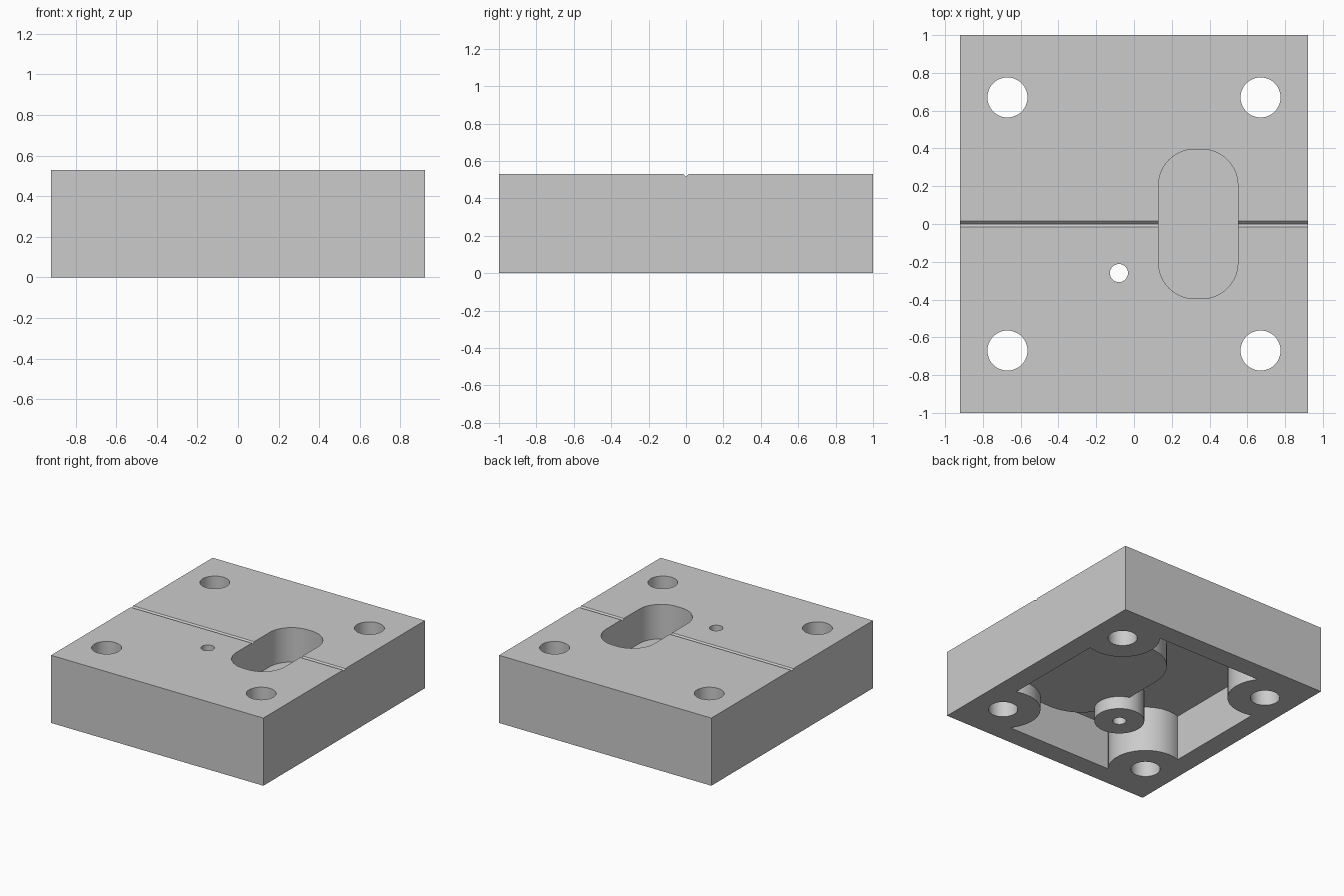
import bpy, bmesh, math

HX, HY, TOP = 0.92, 1.0, 0.53      # block half sizes and height
WALL = 0.16                        # wall thickness everywhere
CEILING = 0.36                     # underside of the top plate
CORNERS = [(sx * 0.67, sy * 0.67) for sx in (-1, 1) for sy in (-1, 1)]
POST = (-0.08, -0.26)
SLOT = (0.34, 0.0)

cube = bpy.data.objects.get("Cube")
if cube:
    bpy.data.objects.remove(cube, do_unlink=True)

grey = bpy.data.materials.new("plain grey")
grey.use_nodes = True
colour = (0.6, 0.6, 0.6, 1)
grey.diffuse_color = colour
grey.node_tree.nodes["Principled BSDF"].inputs["Base Color"].default_value = colour


def prism(name, outline, z0, z1):
    """Extrude a flat outline from z0 up to z1."""
    bm = bmesh.new()
    face = bm.faces.new([bm.verts.new((x, y, z0)) for x, y in outline])
    out = bmesh.ops.extrude_face_region(bm, geom=[face])
    verts = [g for g in out["geom"] if isinstance(g, bmesh.types.BMVert)]
    bmesh.ops.translate(bm, verts=verts, vec=(0, 0, z1 - z0))
    bmesh.ops.recalc_face_normals(bm, faces=bm.faces)
    mesh = bpy.data.meshes.new(name)
    bm.to_mesh(mesh)
    bm.free()
    mesh.materials.append(grey)
    obj = bpy.data.objects.new(name, mesh)
    bpy.context.collection.objects.link(obj)
    return obj


def rectangle(hx, hy):
    return [(-hx, -hy), (hx, -hy), (hx, hy), (-hx, hy)]


def circle(centre, r, n=48):
    return [(centre[0] + r * math.cos(2 * math.pi * i / n),
             centre[1] + r * math.sin(2 * math.pi * i / n)) for i in range(n)]


def rounded(centre, hx, hy, r, n=14):
    """Rectangle outline with rounded corners."""
    pts = []
    for q, (sx, sy) in enumerate([(1, 1), (-1, 1), (-1, -1), (1, -1)]):
        for i in range(n + 1):
            a = (q + i / n) * math.pi / 2
            pts.append((centre[0] + sx * (hx - r) + r * math.cos(a),
                        centre[1] + sy * (hy - r) + r * math.sin(a)))
    return pts


def cut(target, cutter):
    """Subtract the cutter from the target, then discard it."""
    mod = target.modifiers.new("cut", "BOOLEAN")
    mod.operation = "DIFFERENCE"
    mod.solver = "EXACT"
    mod.object = cutter
    bpy.ops.object.select_all(action="DESELECT")
    bpy.context.view_layer.objects.active = target
    target.select_set(True)
    bpy.ops.object.modifier_apply(modifier=mod.name)
    bpy.data.objects.remove(cutter, do_unlink=True)


# Underside cavity, leaving corner bosses, the post and the slot shell
cavity = prism("cavity", rectangle(HX - WALL, HY - WALL), -0.1, CEILING)
for c in CORNERS:
    cut(cavity, prism("corner_boss", circle(c, 0.27), -0.3, 0.7))
cut(cavity, prism("post", circle(POST, 0.18), -0.3, 0.7))
cut(cavity, prism("slot_shell",
                  rounded(SLOT, 0.21 + WALL, 0.395 + WALL, 0.19 + WALL), 0.1, 0.7))

# Main block with the cavity removed
block = prism("housing_block", rectangle(HX, HY), 0, TOP)
cut(block, cavity)

# Blind slot in the top
cut(block, prism("slot", rounded(SLOT, 0.21, 0.395, 0.19), 0.1 + WALL, 0.7))

# Through holes
for c in CORNERS:
    cut(block, prism("bolt_hole", circle(c, 0.106), -0.3, 0.7))
cut(block, prism("post_hole", circle(POST, 0.048, 32), -0.3, 0.7))

# V groove across the top: triangle profile turned to run along x
groove = prism("groove", [(-0.03, 0.015), (0, -0.015), (0.03, 0.015)], -1.2, 1.2)
for v in groove.data.vertices:
    across, up, along = v.co
    v.co = (along, across, TOP + up)
cut(block, groove)

bpy.ops.object.shade_smooth_by_angle(angle=math.radians(30))
